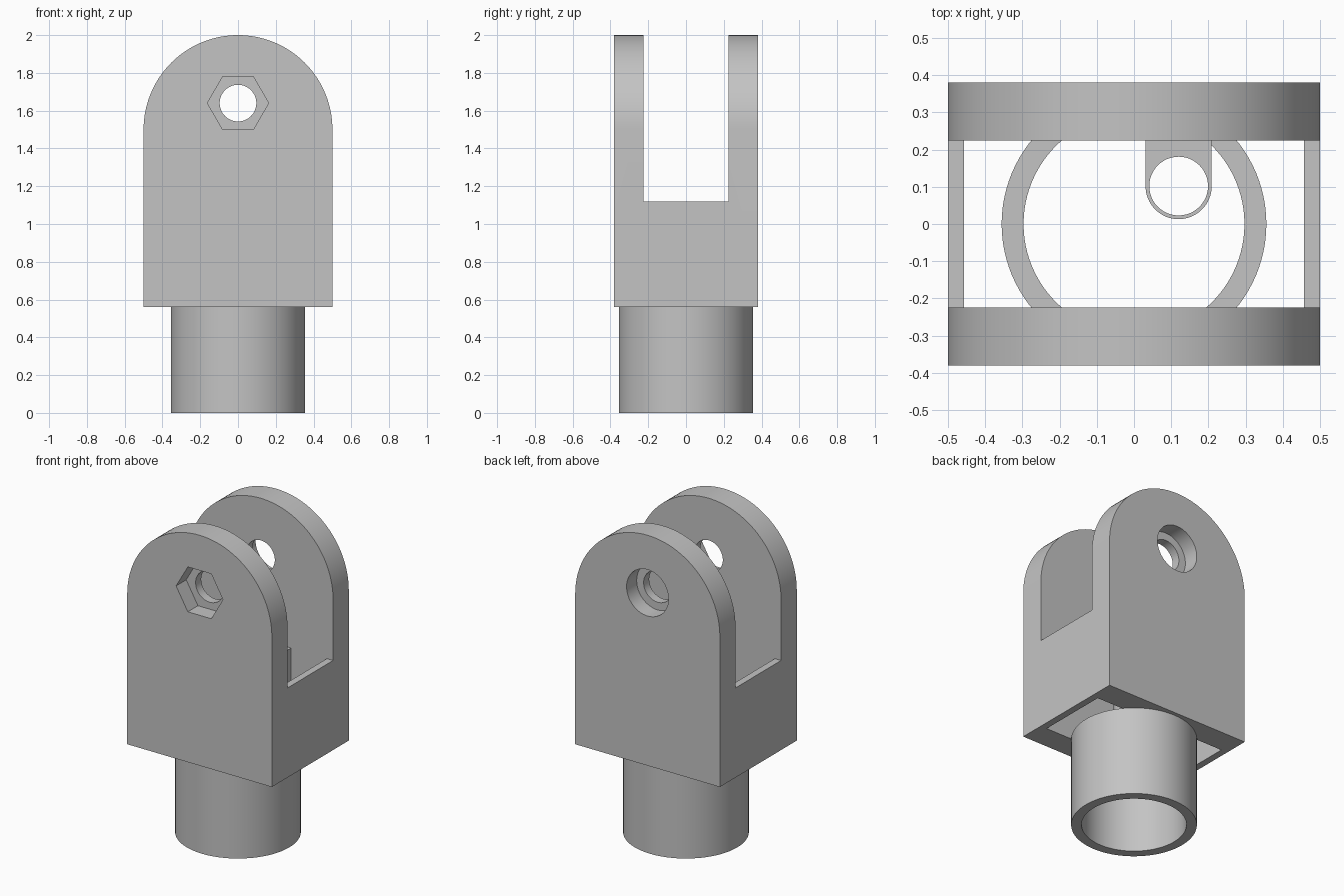
import bpy, bmesh, math
from mathutils import Matrix, Vector

default = bpy.data.objects.get("Cube")
if default:
    bpy.data.objects.remove(default, do_unlink=True)

grey = bpy.data.materials.new("plain grey")
grey.use_nodes = True
colour = (0.55, 0.55, 0.55, 1)
grey.diffuse_color = colour
grey.node_tree.nodes["Principled BSDF"].inputs["Base Color"].default_value = colour


def arc(cx, cy, r, start, end, n):
    """Points along an arc, angles in degrees."""
    angles = [math.radians(start + (end - start) * i / n) for i in range(n + 1)]
    return [(cx + r * math.cos(a), cy + r * math.sin(a)) for a in angles]


def circle(cx, cy, r, n=64):
    return arc(cx, cy, r, 0, 360, n)[:-1]


def rect(x, low, high):
    return [(-x, low), (x, low), (x, high), (-x, high)]


def prism(name, profile, low, high, axis="Z"):
    """Extrude a profile along z, or an x-z profile along y."""
    bm = bmesh.new()
    if axis == "Z":
        verts = [bm.verts.new((a, b, low)) for a, b in profile]
        step = Vector((0, 0, high - low))
    else:
        verts = [bm.verts.new((a, low, b)) for a, b in profile]
        step = Vector((0, high - low, 0))
    face = bm.faces.new(verts)
    top = bmesh.ops.extrude_face_region(bm, geom=[face])["geom"]
    bmesh.ops.translate(bm, vec=step, verts=[v for v in top if isinstance(v, bmesh.types.BMVert)])
    bmesh.ops.recalc_face_normals(bm, faces=bm.faces[:])
    mesh = bpy.data.meshes.new(name)
    bm.to_mesh(mesh)
    bm.free()
    mesh.materials.append(grey)
    obj = bpy.data.objects.new(name, mesh)
    bpy.context.collection.objects.link(obj)
    return obj


def activate(obj):
    bpy.ops.object.select_all(action="DESELECT")
    obj.select_set(True)
    bpy.context.view_layer.objects.active = obj


def cut(obj, *cutters):
    """Subtract each cutter, then shade the round faces smooth."""
    for cutter in cutters:
        mod = obj.modifiers.new("cut", "BOOLEAN")
        mod.operation = "DIFFERENCE"
        mod.solver = "EXACT"
        mod.object = cutter
        activate(obj)
        bpy.ops.object.modifier_apply(modifier=mod.name)
        bpy.data.objects.remove(cutter, do_unlink=True)
    activate(obj)
    bpy.ops.object.shade_smooth_by_angle(angle=math.radians(30))


BASE, RIM, TOP = 0.56, 1.12, 2.0
HALF_Y, GAP, PIN = 0.38, 0.225, 1.64

# Forked body: arched block, hollow below and open between the two cheeks
arch = [(-0.5, BASE), (0.5, BASE)] + arc(0, 1.5, 0.5, 0, 180, 64)
body = prism("fork_body", arch, -HALF_Y, HALF_Y, "Y")
cut(body,
    prism("slot_cutter", rect(0.7, RIM, 2.2), -GAP, GAP, "Y"),
    prism("cavity_cutter", rect(0.457, 0.4, 1.3), -GAP, GAP, "Y"),
    prism("pin_cutter", circle(0, PIN, 0.097), -0.6, 0.6, "Y"),
    prism("nut_cutter", circle(0, PIN, 0.162, 6), -0.6, -HALF_Y + 0.1, "Y"),
    prism("head_cutter", circle(0, PIN, 0.145), HALF_Y - 0.1, 0.6, "Y"))

# Round socket below the body
socket = prism("socket_tube", circle(0, 0, 0.356, 96), 0, BASE)
cut(socket, prism("bore_cutter", circle(0, 0, 0.297, 96), -0.2, 0.8))

# Small sleeve joined to the inside of the back cheek
outline = [(0.209, GAP + 0.005), (0.031, GAP + 0.005)] + arc(0.12, 0.102, 0.089, 180, 360, 32)
sleeve = prism("inner_sleeve", outline, BASE, RIM)
cut(sleeve, prism("sleeve_cutter", circle(0.12, 0.102, 0.079, 48), 0.4, 1.3))
